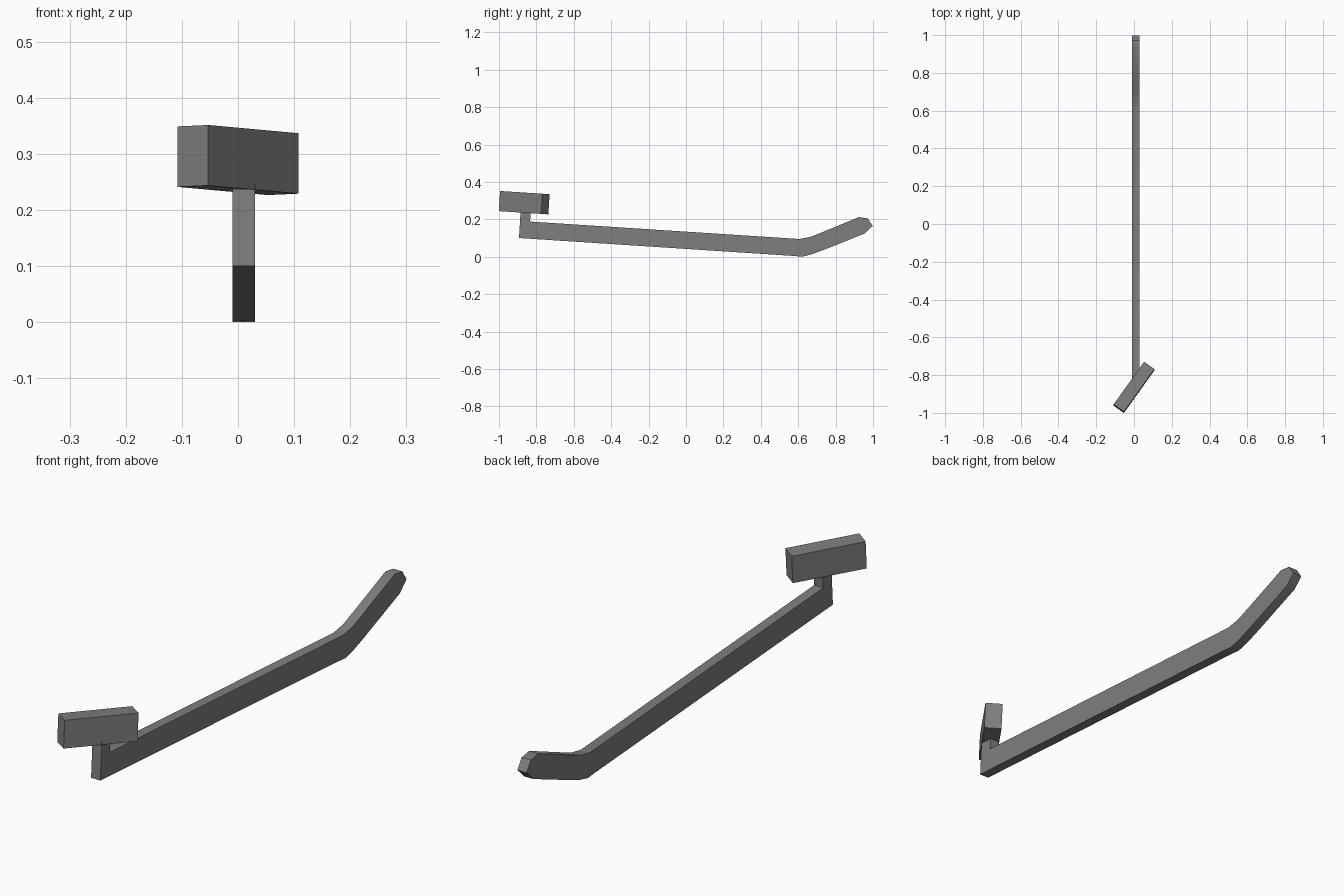
import bpy
import bmesh
import math
from mathutils import Vector

if "Cube" in bpy.data.objects:
    bpy.data.objects.remove(bpy.data.objects["Cube"], do_unlink=True)

# Single grey material
GREY = (0.21, 0.21, 0.21, 1.0)
grey = bpy.data.materials.new("grey")
grey.use_nodes = True
grey.diffuse_color = GREY
grey.node_tree.nodes["Principled BSDF"].inputs["Base Color"].default_value = GREY


def finish(bm, name):
    bmesh.ops.recalc_face_normals(bm, faces=bm.faces)
    mesh = bpy.data.meshes.new(name)
    bm.to_mesh(mesh)
    bm.free()
    mesh.materials.append(grey)
    obj = bpy.data.objects.new(name, mesh)
    bpy.context.collection.objects.link(obj)
    return obj


def extrude_profile(name, points, x0, x1):
    """Extrude a side (y, z) outline from x0 to x1."""
    bm = bmesh.new()
    face = bm.faces.new([bm.verts.new((x0, y, z)) for y, z in points])
    ext = bmesh.ops.extrude_face_region(bm, geom=[face])
    moved = [v for v in ext["geom"] if isinstance(v, bmesh.types.BMVert)]
    bmesh.ops.translate(bm, verts=moved, vec=Vector((x1 - x0, 0, 0)))
    return finish(bm, name)


# Long arm with a short upright post at the front and a bent, rounded handle
arm = extrude_profile("arm_and_handle", [
    (-0.893, 0.10), (0.58, 0.004), (0.62, 0.0), (0.67, 0.012), (0.74, 0.038),
    (0.957, 0.125), (0.998, 0.165), (0.972, 0.205), (0.925, 0.212),
    (0.73, 0.132), (0.665, 0.106), (0.605, 0.095),
    (-0.834, 0.188), (-0.829, 0.245), (-0.884, 0.248)], -0.01, 0.03)

# Head block, turned across the arm and pitched with it
bm = bmesh.new()
bmesh.ops.create_cube(bm, size=1)
head = finish(bm, "head_block")
head.scale = (0.278, 0.067, 0.108)
head.rotation_euler = (math.radians(-3.7), 0, math.radians(54.5))
# Turn about the vertical first, then pitch about the side axis
head.rotation_mode = 'ZYX'
head.location = (0, -0.865, 0.289)

# Soft shading on the handle curve, sharp elsewhere
bpy.ops.object.select_all(action='DESELECT')
arm.select_set(True)
bpy.context.view_layer.objects.active = arm
bpy.ops.object.shade_smooth_by_angle(angle=math.radians(35))
